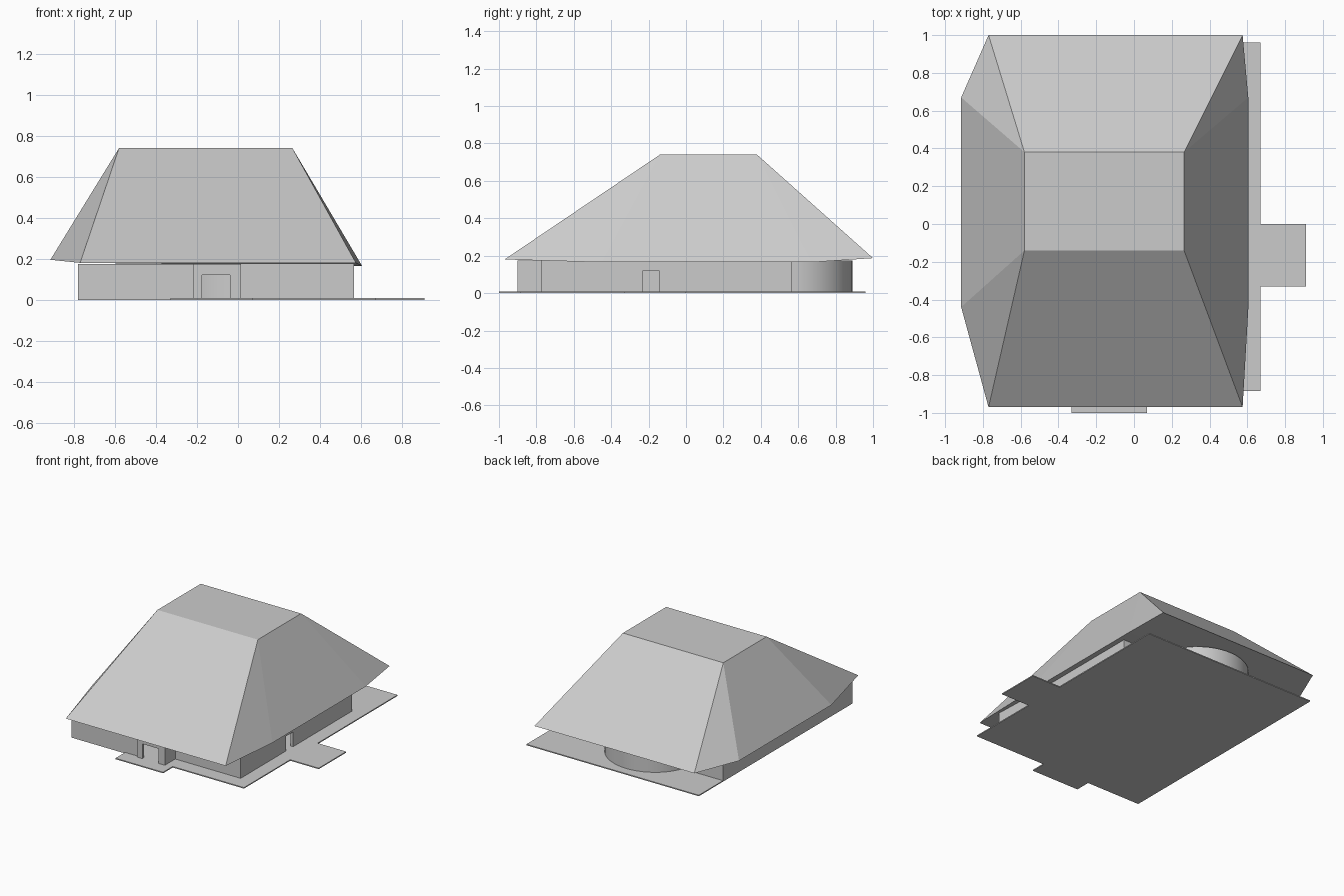
import bpy, bmesh
from math import cos, sin, radians

if "Cube" in bpy.data.objects:
    bpy.data.objects.remove(bpy.data.objects["Cube"])


def make(name, verts, faces):
    mesh = bpy.data.meshes.new(name)
    mesh.from_pydata(verts, [], faces)
    bm = bmesh.new()
    bm.from_mesh(mesh)
    if name in ("roof", "base_slab"):
        bmesh.ops.recalc_face_normals(bm, faces=bm.faces)
    bm.to_mesh(mesh)
    bm.free()
    obj = bpy.data.objects.new(name, mesh)
    bpy.context.collection.objects.link(obj)
    return obj


def wall(name, path, z0=0.008, z1=0.175, thick=0.02):
    """Upright wall along a counter-clockwise plan path, thickened inward."""
    n = len(path)
    verts = [(x, y, z0) for x, y in path] + [(x, y, z1) for x, y in path]
    faces = [(i, i + 1, n + i + 1, n + i) for i in range(n - 1)]
    obj = make(name, verts, faces)
    mod = obj.modifiers.new("thickness", 'SOLIDIFY')
    mod.thickness = thick
    mod.offset = -1
    mod.use_even_offset = True
    bpy.ops.object.select_all(action='DESELECT')
    bpy.context.view_layer.objects.active = obj
    obj.select_set(True)
    bpy.ops.object.modifier_apply(modifier=mod.name)
    bpy.ops.object.shade_smooth_by_angle(angle=radians(25))
    return obj


# Thin base slab with front step and side path
plan = [(-0.78, -0.885), (-0.33, -0.885), (-0.33, -1.0), (0.07, -1.0),
        (0.07, -0.885), (0.67, -0.885), (0.67, -0.33), (0.91, -0.33),
        (0.91, 0.0), (0.67, 0.0), (0.67, 0.96), (-0.78, 0.96)]
n = len(plan)
make("base_slab",
     [(x, y, 0) for x, y in plan] + [(x, y, 0.008) for x, y in plan],
     [tuple(range(n))[::-1], tuple(range(n, 2 * n))] +
     [(i, (i + 1) % n, n + (i + 1) % n, n + i) for i in range(n)])

# Walls, split at the front and side doorways, with a rounded bay at the back
bay = [(-0.12 + 0.34 * cos(radians(a)), 0.565 + 0.325 * sin(radians(a)))
       for a in range(0, 162, 7)]
wall("front_right_wall", [(-0.04, -0.9), (0.015, -0.9), (0.015, -0.775),
                          (0.565, -0.775), (0.565, -0.23)])
wall("back_wall_with_bay", [(0.565, -0.145), (0.565, 0.565)] + bay +
     [(-0.44, 0.67), (-0.78, 0.67)])
wall("left_wall", [(-0.78, 0.67), (-0.78, -0.885), (-0.22, -0.885),
                   (-0.22, -0.9), (-0.175, -0.9)])
wall("front_lintel", [(-0.175, -0.9), (-0.04, -0.9)], z0=0.12)
wall("side_lintel", [(0.565, -0.23), (0.565, -0.145)], z0=0.12)

# Flat-topped hipped roof with bowed eaves on the two sides
eaves = [(-0.77, -0.97, 0.18), (0.575, -0.97, 0.18),
         (0.605, -0.45, 0.165), (0.605, 0.67, 0.165),
         (0.575, 1.0, 0.187), (-0.77, 1.0, 0.187),
         (-0.915, 0.67, 0.195), (-0.915, -0.44, 0.195)]
top = [(-0.58, -0.14, 0.74), (0.265, -0.14, 0.74),
       (0.265, 0.38, 0.74), (-0.58, 0.38, 0.74)]
make("roof", eaves + top,
     [(8, 9, 10, 11),
      (0, 1, 9, 8), (1, 2, 9), (2, 3, 10, 9), (3, 4, 10),
      (4, 5, 11, 10), (5, 6, 11), (6, 7, 8, 11), (7, 0, 8),
      (0, 7, 2, 1), (7, 6, 3, 2), (6, 5, 4, 3)])
